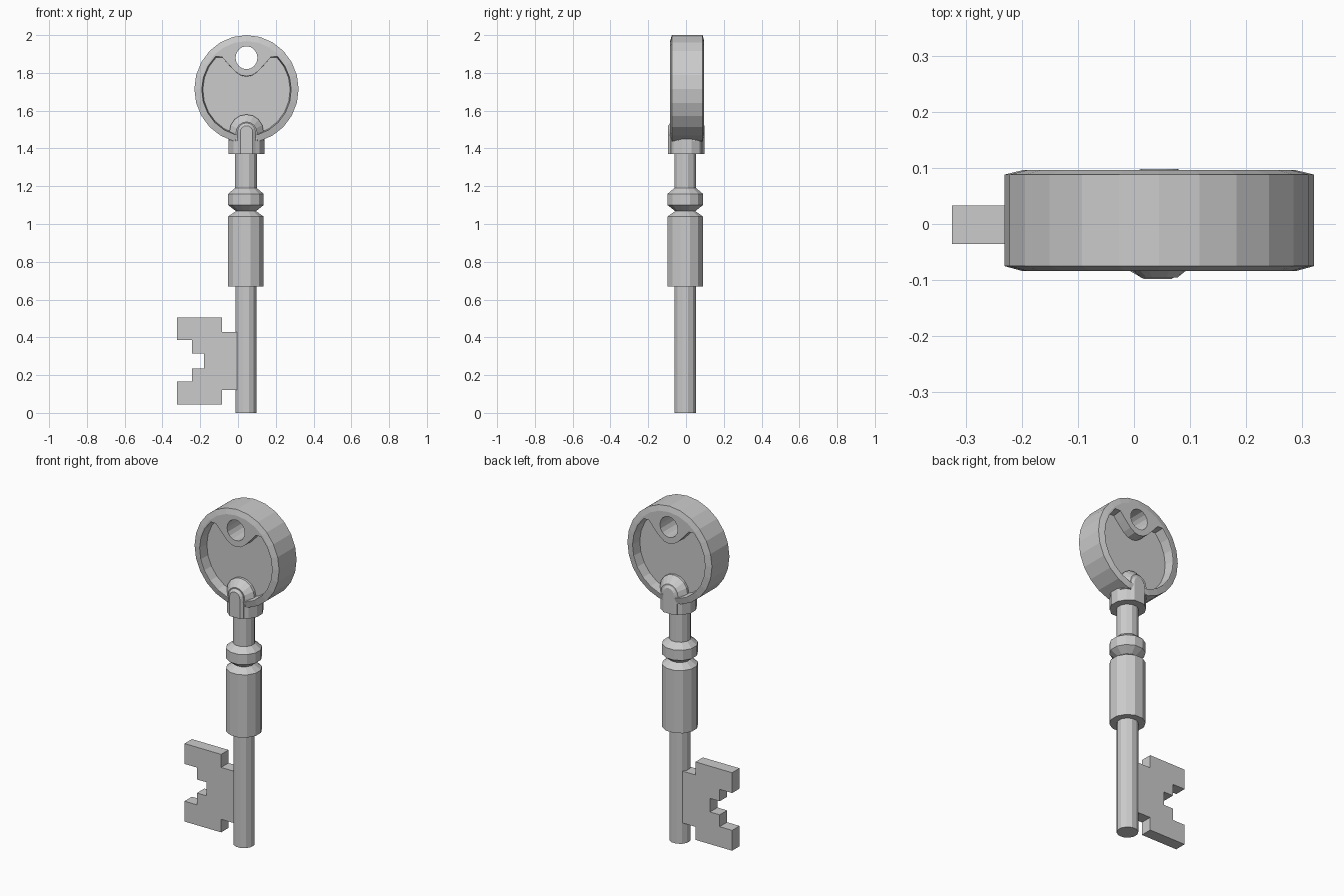
import bpy, bmesh, math

if "Cube" in bpy.data.objects:
    bpy.data.objects.remove(bpy.data.objects["Cube"])

CX = 0.045           # axis of the key
HEAD_Z = 1.715       # centre of the head


def finish(bm, name):
    bmesh.ops.recalc_face_normals(bm, faces=bm.faces)
    me = bpy.data.meshes.new(name)
    bm.to_mesh(me)
    bm.free()
    ob = bpy.data.objects.new(name, me)
    bpy.context.collection.objects.link(ob)
    return ob


def loft(name, rings):
    """Skin closed rings of equal point count and cap both ends."""
    bm = bmesh.new()
    vs = [[bm.verts.new(p) for p in r] for r in rings]
    n = len(vs[0])
    for a, b in zip(vs, vs[1:]):
        for i in range(n):
            bm.faces.new((a[i], a[(i + 1) % n], b[(i + 1) % n], b[i]))
    bm.faces.new(vs[0][::-1])
    bm.faces.new(vs[-1])
    return finish(bm, name)


def turned(name, profile, sides=12, y=-0.004, x=0.042):
    ang = [2 * math.pi * (i + 0.5) / sides for i in range(sides)]
    return loft(name, [[(x + r * math.cos(a), y + r * math.sin(a), z) for a in ang]
                       for r, z in profile])


def ellipse(rx, rz, y, n, z=HEAD_Z):
    return [(CX + rx * math.cos(2 * math.pi * i / n), y,
             z + rz * math.sin(2 * math.pi * i / n)) for i in range(n)]


def arch(half, top, bottom, y):
    pts = [(CX + half * math.cos(math.pi * i / 8), y,
            top - half + half * math.sin(math.pi * i / 8)) for i in range(9)]
    return pts + [(CX - half, y, bottom), (CX + half, y, bottom)]


def cut(target, cutter):
    cutter.hide_render = True
    m = target.modifiers.new("cut", 'BOOLEAN')
    m.operation, m.solver, m.object = 'DIFFERENCE', 'EXACT', cutter
    bpy.context.view_layer.objects.active = target
    bpy.ops.object.modifier_apply(modifier=m.name)
    bpy.data.objects.remove(cutter)


# Shaft, barrel with groove and ring, neck
turned("shaft", [(0.058, 0), (0.058, 0.70)])
turned("barrel_and_neck", [(0.097, 0.67), (0.097, 1.04), (0.055, 1.068), (0.097, 1.10),
                           (0.097, 1.16), (0.06, 1.19), (0.06, 1.40)])
turned("collar", [(0.098, 1.37), (0.098, 1.45)], 12, 0.003, CX)

# Round head with chamfered rim
head = loft("head", [ellipse(rx, rz, y, 24) for rx, rz, y in (
    (0.243, 0.253, -0.084), (0.276, 0.285, -0.075),
    (0.276, 0.285, 0.088), (0.243, 0.253, 0.096))])

# Recess on both faces, dipping around the hanging hole
half = [(0.03, 0.078), (0.06, 0.098), (0.095, 0.135), (0.13, 0.175)]
start, end = math.radians(46), math.radians(-226)
outline = [(0.237 * math.cos(a), 0.245 * math.sin(a)) for a in
           [start + (end - start) * i / 18 for i in range(19)]]
outline += [(-x, z) for x, z in half[::-1]] + [(0, 0.072)] + half


def recess(y, s):
    return [(CX + x * s, y, HEAD_Z - 0.005 + z * s) for x, z in outline]


for face, floor, far in ((-0.084, -0.025, -0.2), (0.096, 0.037, 0.2)):
    cut(head, loft("recess_cutter", [recess(far, 1), recess(face, 1), recess(floor, 0.975)]))
cut(head, loft("hole_cutter", [ellipse(0.058, 0.061, y, 16, 1.88) for y in (-0.3, 0.3)]))

# Boss and tongue joining the neck to the head, front and back
loft("boss", [arch(h, t, 1.44, y) for h, t, y in (
    (0.055, 1.54, -0.08), (0.09, 1.58, -0.04), (0.09, 1.58, 0.05), (0.055, 1.54, 0.09))])
loft("tongue", [arch(h, t, 1.37, y) for h, t, y in (
    (0.033, 1.52, -0.095), (0.048, 1.535, -0.083),
    (0.048, 1.535, 0.088), (0.033, 1.52, 0.098))])

# Stepped bit, mirrored about its mid height
MID = 0.275
steps = [(0.03, 0.153), (-0.085, 0.153), (-0.085, 0.23), (-0.324, 0.23),
         (-0.324, 0.11), (-0.243, 0.11), (-0.243, 0.04), (-0.18, 0.04)]
prof = steps + [(x, -z) for x, z in steps[::-1]]
loft("bit", [[(x, y, MID + z) for x, z in prof] for y in (-0.036, 0.033)])
